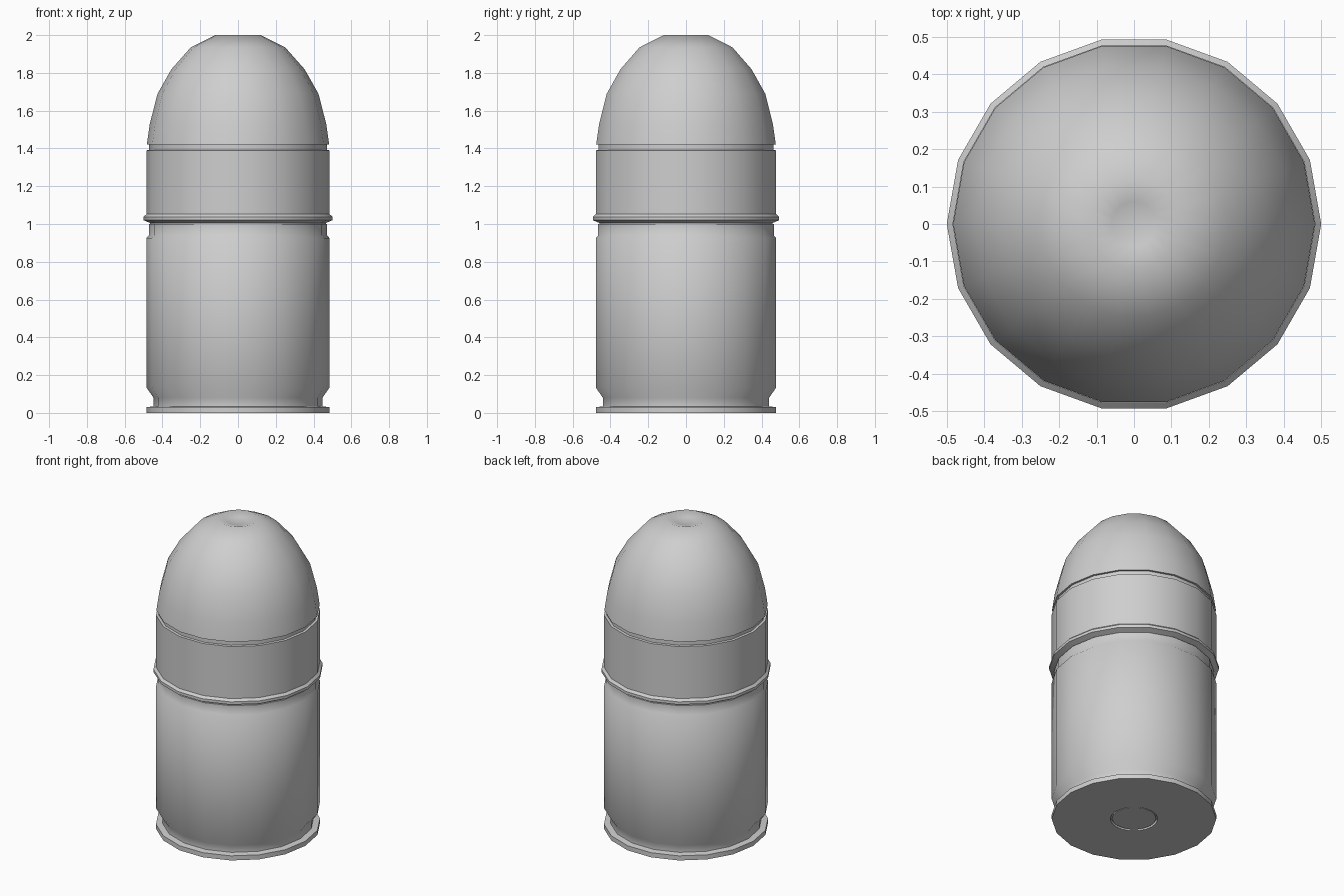
import bpy
import bmesh
import math

SIDES = 18

cube = bpy.data.objects.get("Cube")
if cube:
    bpy.data.objects.remove(cube, do_unlink=True)

grey = bpy.data.materials.new("plain grey")
grey.use_nodes = True
colour = (0.62, 0.62, 0.62, 1)
grey.diffuse_color = colour
grey.node_tree.nodes["Principled BSDF"].inputs["Base Color"].default_value = colour


def lathe(name, profile):
    """Spin a (radius, height) profile around the z axis into a closed solid."""
    bm = bmesh.new()
    verts = [bm.verts.new((r, 0, z)) for r, z in profile]
    edges = [bm.edges.new(pair) for pair in zip(verts, verts[1:])]
    bmesh.ops.spin(bm, geom=verts + edges, cent=(0, 0, 0), axis=(0, 0, 1),
                   angle=math.tau, steps=SIDES, use_duplicate=False)
    bmesh.ops.remove_doubles(bm, verts=bm.verts, dist=0.0005)
    bmesh.ops.recalc_face_normals(bm, faces=bm.faces)
    mesh = bpy.data.meshes.new(name)
    bm.to_mesh(mesh)
    bm.free()
    mesh.materials.append(grey)
    obj = bpy.data.objects.new(name, mesh)
    bpy.context.collection.objects.link(obj)
    bpy.ops.object.select_all(action="DESELECT")
    obj.select_set(True)
    bpy.context.view_layer.objects.active = obj
    bpy.ops.object.shade_smooth_by_angle(angle=math.radians(45))
    return obj


# Casing: primer pocket, rim flange, extractor groove, wall and stepped mouth
lathe("casing", [
    (0, 0.02), (0.14, 0.02), (0.14, 0), (0.485, 0), (0.485, 0.03),
    (0.447, 0.035), (0.447, 0.08), (0.485, 0.135), (0.485, 0.925),
    (0.472, 0.94), (0.472, 1.0), (0, 1.0)])

# Primer set into the base
lathe("primer", [(0, 0.004), (0.13, 0.004), (0.13, 0.03), (0, 0.03)])

# Projectile body with its raised band and a narrow neck under the nose
lathe("projectile_body", [
    (0, 0.99), (0.465, 0.99), (0.465, 1.005), (0.5, 1.02), (0.5, 1.038),
    (0.485, 1.052), (0.485, 1.39), (0.47, 1.392), (0.47, 1.43), (0, 1.43)])

# Rounded nose with a shallow dimple at the tip
lathe("nose_cap", [
    (0, 1.42), (0.483, 1.42), (0.467, 1.53), (0.426, 1.69), (0.352, 1.82),
    (0.25, 1.935), (0.12, 2.0), (0.06, 1.982), (0, 1.975)])
